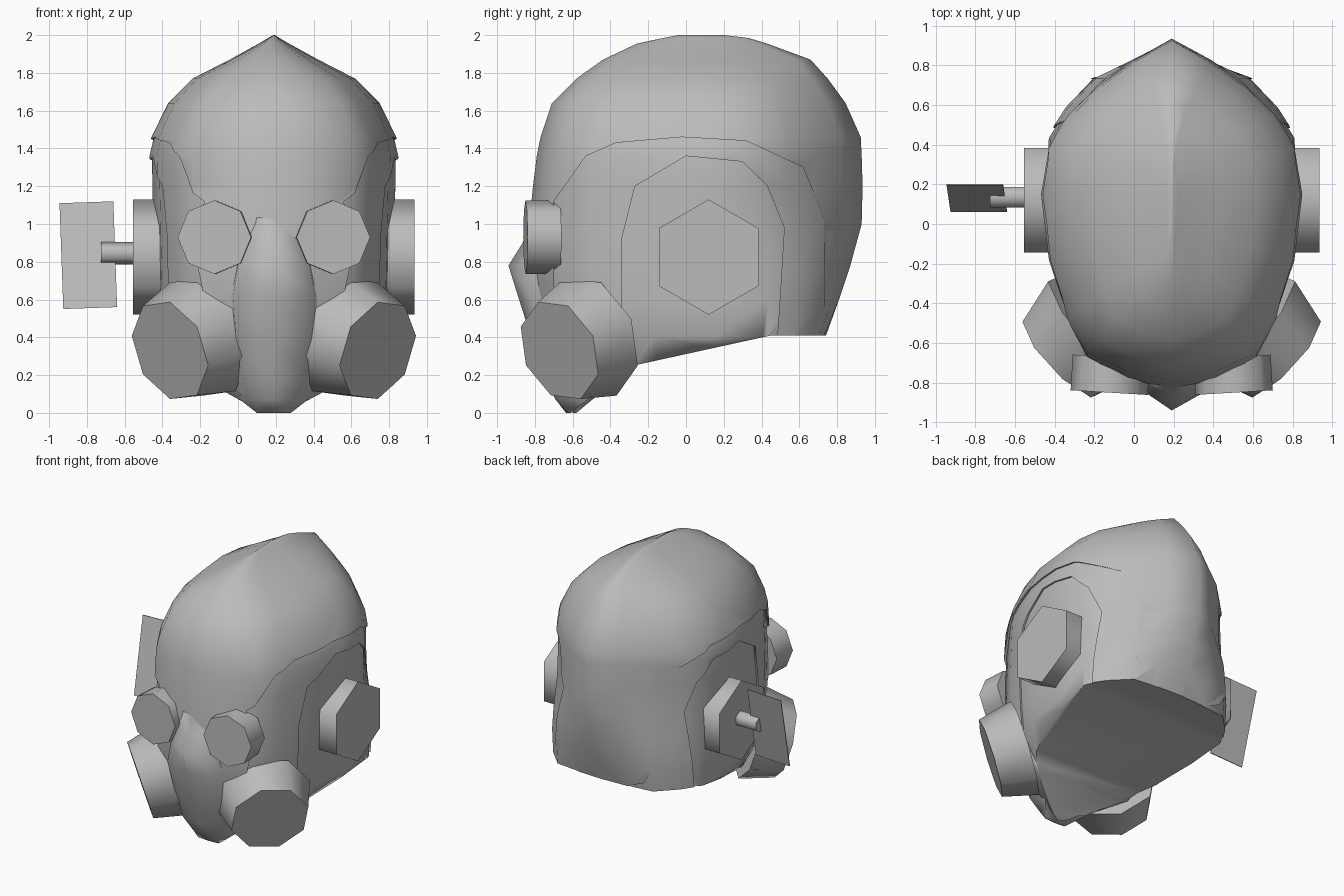
import bpy, bmesh, math
from mathutils import Vector

cube = bpy.data.objects.get("Cube")
if cube:
    bpy.data.objects.remove(cube, do_unlink=True)

CX = 0.19  # the head's own middle plane

grey = bpy.data.materials.new("plain grey")
grey.use_nodes = True
grey.diffuse_color = (0.5, 0.5, 0.5, 1)
grey.node_tree.nodes["Principled BSDF"].inputs["Base Color"].default_value = (0.5, 0.5, 0.5, 1)


def make(name, verts, faces, smooth=None):
    me = bpy.data.meshes.new(name)
    me.from_pydata([tuple(v) for v in verts], [], faces)
    bm = bmesh.new()
    bm.from_mesh(me)
    bmesh.ops.recalc_face_normals(bm, faces=bm.faces)
    bm.to_mesh(me)
    bm.free()
    me.materials.append(grey)
    ob = bpy.data.objects.new(name, me)
    bpy.context.collection.objects.link(ob)
    if smooth:
        smooth_by(ob, smooth)
    return ob


def smooth_by(ob, angle):
    bpy.ops.object.select_all(action='DESELECT')
    ob.select_set(True)
    bpy.context.view_layer.objects.active = ob
    bpy.ops.object.shade_smooth_by_angle(angle=math.radians(angle))


def stack(name, rings, smooth=None):
    """Skin a list of equal closed rings and cap both ends."""
    n = len(rings[0])
    faces = [(r * n + i, r * n + (i + 1) % n, (r + 1) * n + (i + 1) % n, (r + 1) * n + i)
             for r in range(len(rings) - 1) for i in range(n)]
    faces += [tuple(range(n)), tuple(range((len(rings) - 1) * n, len(rings) * n))]
    return make(name, [v for ring in rings for v in ring], faces, smooth)


def prism(name, front, axis, up, r_front, r_back, length, sides, smooth):
    """Tapered prism running back from its front centre, first corner towards 'up'."""
    n = Vector(axis).normalized()
    u = Vector(up)
    u = (u - n * u.dot(n)).normalized()
    v = n.cross(u)
    rings = []
    for c, r in ((Vector(front), r_front), (Vector(front) - n * length, r_back)):
        rings.append([c + (u * math.cos(a) + v * math.sin(a)) * r
                      for a in (math.tau * k / sides for k in range(sides))])
    return stack(name, rings, smooth)


def carve(ob, profile):
    """Cut away a side profile (y, z) pushed right across the head."""
    cutter = stack("cutter", [[(x, y, z) for y, z in profile] for x in (-1.5, 1.9)])
    cutter.hide_render = True
    mod = ob.modifiers.new("carve", 'BOOLEAN')
    mod.operation = 'DIFFERENCE'
    mod.solver = 'EXACT'
    mod.object = cutter
    dg = bpy.context.evaluated_depsgraph_get()
    dg.update()
    me = bpy.data.meshes.new_from_object(ob.evaluated_get(dg))
    ob.modifiers.clear()
    ob.data = me
    bpy.data.objects.remove(cutter, do_unlink=True)


# head levels: height, front y, back y, half width
LEVELS = [(2.0, -0.04, 0.2, 0.004), (1.985, -0.12, 0.33, 0.03), (1.955, -0.26, 0.43, 0.08),
          (1.87, -0.44, 0.66, 0.235), (1.77, -0.58, 0.75, 0.43), (1.64, -0.71, 0.845, 0.56),
          (1.46, -0.77, 0.925, 0.648), (1.36, -0.79, 0.93, 0.672), (1.2, -0.81, 0.935, 0.67),
          (1.0, -0.83, 0.93, 0.665), (0.78, -0.84, 0.87, 0.66), (0.6, -0.82, 0.81, 0.655),
          (0.4, -0.77, 0.738, 0.645), (0.2, -0.69, 0.68, 0.52), (0.0, -0.62, 0.6, 0.16)]
# half outlines as (share of width, share of depth): keeled back, squarer low back, front
BACK_HIGH = [(0, 1), (0.29, 0.86), (0.55, 0.70), (0.78, 0.51), (0.94, 0.30), (1, 0.0)]
BACK_LOW = [(0, 1), (0.33, 0.985), (0.64, 0.95), (0.85, 0.72), (1, 0.48), (1, 0.0)]
FRONT = [(0.94, -0.36), (0.79, -0.67), (0.64, -0.85), (0.33, -0.95), (0, -1)]
UNDERSIDE = [(-0.64, -0.05), (-0.28, 0.25), (0.45, 0.41), (1.2, 0.41), (1.2, -0.5), (-0.64, -0.5)]
BROW = [(-0.70, -0.4), (-0.70, 1.12), (-0.53, 1.36), (-0.37, 1.43), (-0.02, 1.46),
        (0.32, 1.44), (0.62, 1.30), (0.73, 1.03), (0.735, -0.4)]
EAR = [(-0.34, -0.4), (-0.34, 0.92), (-0.27, 1.2), (0, 1.36), (0.3, 1.33),
       (0.43, 1.2), (0.52, 0.98), (0.5, 0.65), (0.43, -0.4)]


def head(name, width, front_in, back_in, opening=None):
    ym = 0.15
    rings = []
    for z, yf, yb, w in LEVELS:
        t = min(1, max(0, (1.05 - z) / 0.6))
        back = [(a + (c - a) * t, b + (d - b) * t) for (a, b), (c, d) in zip(BACK_HIGH, BACK_LOW)]
        half = [(a * w * width, ym + b * (yb - back_in - ym), z) for a, b in back]
        half += [(a * w * width, ym + b * (ym - yf - front_in), z) for a, b in FRONT]
        rings.append([(CX + x, y, z) for x, y, z in half] +
                     [(CX - x, y, z) for x, y, z in half[-2:0:-1]])
    ob = stack(name, rings)
    carve(ob, UNDERSIDE)
    if opening:
        carve(ob, opening)
    smooth_by(ob, 62)


# nested skins: inner core seen at the ears, cheek band around them, outer shell
head("ear_core", 0.96, 0.03, 0.008)
head("cheek_band", 0.98, 0.02, 0.004, EAR)
head("helmet_shell", 1.0, 0, 0, BROW)

# nose bridge, snout and chin: z, middle y, edge half width, edge y, back half width, back y
SNOUT = [(1.05, -0.82, 0.10, -0.80, 0.14, -0.5), (0.90, -0.865, 0.15, -0.80, 0.2, -0.5),
         (0.78, -0.94, 0.19, -0.81, 0.26, -0.45), (0.62, -0.89, 0.215, -0.82, 0.3, -0.4),
         (0.40, -0.82, 0.20, -0.76, 0.32, -0.35), (0.17, -0.74, 0.16, -0.71, 0.26, -0.38),
         (0.07, -0.69, 0.09, -0.68, 0.18, -0.52), (0.0, -0.635, 0.085, -0.63, 0.09, -0.61)]
stack("snout", [[(CX - bw, by, z), (CX - ew, ey, z), (CX, yc, z), (CX + ew, ey, z),
                 (CX + bw, by, z)] for z, yc, ew, ey, bw, by in SNOUT], 72)

# paired parts
for side, s in (("left", 1), ("right", -1)):
    prism(side + "_eyepiece", (CX + s * 0.315, -0.85, 0.93), (s * 0.06, -1, 0), (0, 0, 1),
          0.195, 0.195, 0.18, 8, 50)
    prism(side + "_filter", (CX + s * 0.55, -0.67, 0.33), (s * 0.69, -0.66, -0.29),
          (0, -0.22, 0.5), 0.28, 0.34, 0.25, 8, 50)
    prism(side + "_ear_pad", (CX + s * 0.745, 0.12, 0.825), (s, 0, 0), (0, 0, 1),
          0.305, 0.305, 0.2, 6, 65)

# antenna stem and its thin tilted plate on the right ear
prism("antenna_stem", (-0.725, 0.135, 0.845), (-1, 0, 0), (0, 0, 1), 0.06, 0.06, 0.25, 6, 65)
corners = [(-0.945, 0.195, 1.11), (-0.66, 0.195, 1.12), (-0.64, 0.06, 0.56), (-0.925, 0.06, 0.55)]
stack("antenna_plate", [[(x, y + d, z) for x, y, z in corners] for d in (0, 0.006)])
